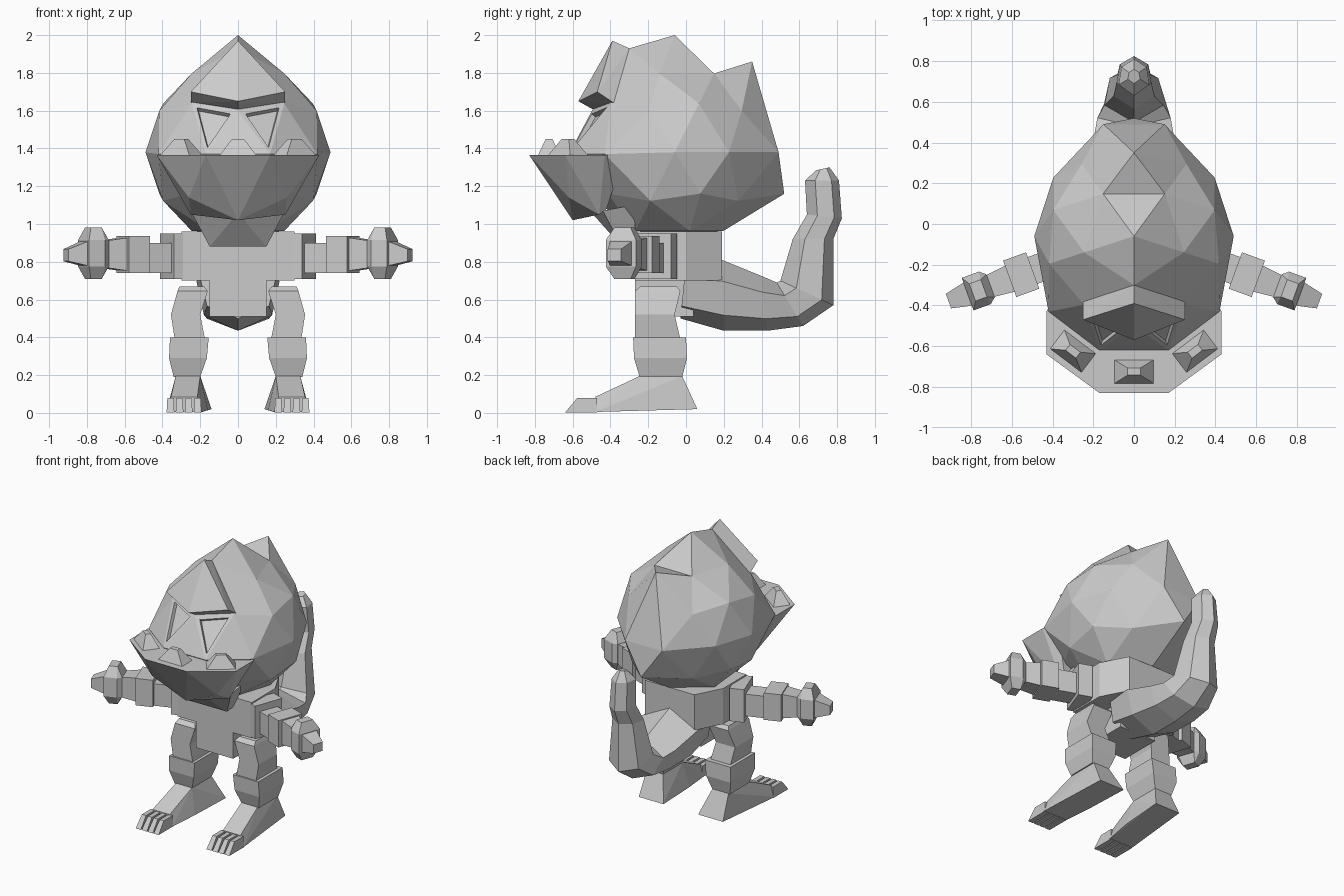
import bpy, bmesh, math
from mathutils import Vector, Matrix

if "Cube" in bpy.data.objects:
    bpy.data.objects.remove(bpy.data.objects["Cube"])

grey = bpy.data.materials.new("stone_grey")
grey.diffuse_color = (0.6, 0.6, 0.6, 1)
grey.use_nodes = True
grey.node_tree.nodes["Principled BSDF"].inputs["Base Color"].default_value = grey.diffuse_color


def finish(name, bm):
    bmesh.ops.recalc_face_normals(bm, faces=bm.faces)
    me = bpy.data.meshes.new(name)
    bm.to_mesh(me)
    bm.free()
    me.materials.append(grey)
    ob = bpy.data.objects.new(name, me)
    bpy.context.collection.objects.link(ob)
    return ob


def hull(name, pts):
    bm = bmesh.new()
    vs = [bm.verts.new(p) for p in pts]
    r = bmesh.ops.convex_hull(bm, input=vs)
    junk = set(r["geom_interior"]) | set(r["geom_unused"])
    bmesh.ops.delete(bm, geom=[g for g in junk if isinstance(g, bmesh.types.BMVert)], context='VERTS')
    bmesh.ops.dissolve_limit(bm, angle_limit=0.02, verts=bm.verts, edges=bm.edges)
    return finish(name, bm)


def both(pts):
    """Points plus their mirror image in x."""
    return [(s * x, y, z) for x, y, z in pts for s in (1, -1)]


def loft(name, rings):
    bm = bmesh.new()
    rs = [[bm.verts.new(p) for p in r] for r in rings]
    n = len(rs[0])
    for a, b in zip(rs, rs[1:]):
        for i in range(n):
            bm.faces.new((a[i], a[(i + 1) % n], b[(i + 1) % n], b[i]))
    bm.faces.new(rs[0])
    bm.faces.new(rs[-1])
    return finish(name, bm)


# Head: faceted ball with a few vertices pulled out
C, R = Vector((0, -0.06, 1.38)), 0.49
bm = bmesh.new()
bmesh.ops.create_icosphere(bm, subdivisions=2, radius=R,
                           matrix=Matrix.Translation(C) @ Matrix.Rotation(-math.pi / 2, 4, 'Z'))
pulls = [  # where the vertex is, where it goes
    ((0, -.06, 1.87), (0, -.06, 2.0)),       # crown
    ((0, .36, 1.64), (0, .35, 1.86)),        # back spike
    ((0, -.32, 1.80), (0, -.30, 1.93)),      # forehead
    ((.15, .41, 1.38), (.15, .49, 1.38)),    # nape
    ((0, .38, 1.16), (0, .52, 1.16)),
    ((.15, -.53, 1.38), (.17, -.62, 1.37)),  # mouth
    ((.40, -.35, 1.38), (.42, -.43, 1.37)),
    ((0, -.06, .89), (0, -.06, .95)),
]
verts = list(bm.verts)
moves = []
for src, dst in pulls:
    for s in ((1, -1) if src[0] else (1,)):
        p = Vector((s * src[0], src[1], src[2]))
        moves.append((min(verts, key=lambda v: (v.co - p).length), (s * dst[0], dst[1], dst[2])))
for v, d in moves:
    v.co = d
bm.normal_update()
# Eyes: sunken triangles below the brow
eyes = []
for s in (1, -1):
    p = Vector((s * .14, -.507, 1.537))
    eyes.append(min(bm.faces, key=lambda f: (f.calc_center_median() - p).length))
bmesh.ops.inset_individual(bm, faces=eyes, thickness=0.043, depth=0)
bmesh.ops.inset_individual(bm, faces=eyes, thickness=0.006, depth=-0.025)
finish("head", bm)

# Brow plate
hull("brow_plate", both([(0, -.39, 1.97), (0, -.57, 1.65), (.25, -.47, 1.70),
                         (0, -.30, 1.93), (0, -.48, 1.60), (.25, -.38, 1.64)])[::1])

# Jaw and chin
hull("jaw", both([(.43, -.43, 1.365), (.43, -.64, 1.365), (.17, -.83, 1.365), (.38, -.33, 1.36),
                  (.26, -.62, 1.14), (.25, -.42, 1.08), (0, -.60, 1.02), (.25, -.46, 1.05)]))
hull("chin", both([(.15, -.34, .88), (.25, -.44, 1.07), (0, -.50, 1.06), (.25, -.28, 1.1),
                   (.15, -.26, .89)]))

# Teeth
for name, cx, cy, a in (("front_tooth", 0, -.725, 0), ("left_tooth", .30, -.625, 37), ("right_tooth", -.30, -.625, -37)):
    m = Matrix.Translation((cx, cy, 1.36)) @ Matrix.Rotation(math.radians(a), 4, 'Z')
    hull(name, [m @ Vector(p) for p in both([(.10, -.06, 0), (.10, .06, 0), (.032, -.018, .09), (.032, .018, .09)])])

# Torso and pelvis
hull("torso", both([(x, y, z) for x, y in ((.30, -.27), (.30, 0), (.2, .19)) for z in (.70, .96)]))
hull("pelvis", both([(.15, y, z) for y in (-.27, .04) for z in (.51, .72)]))

# Tail: top point, bottom point (y, z) and half width of each ring
stations = [((0, .80), (-.03, .50), .20), ((.19, .81), (.20, .435), .22), ((.40, .725), (.43, .435), .20),
            ((.48, .69), (.62, .46), .18), ((.50, .70), (.78, .57), .145), ((.565, .92), (.78, .92), .10),
            ((.64, 1.05), (.825, 1.03), .085), ((.63, 1.23), (.81, 1.23), .075), ((.69, 1.285), (.76, 1.30), .03)]
rings = []
for t, b, w in stations:
    t, b = Vector((0, *t)), Vector((0, *b))
    up, lo = t.lerp(b, .3), t.lerp(b, .78)
    X = Vector((w, 0, 0))
    rings.append([t, up + X, lo + X * .82, b, lo - X * .82, up - X])
loft("tail", rings)

# Arms and legs, one set per side
for side, s in (("left", 1), ("right", -1)):
    ang = math.radians(-20)

    def arm(t, w, h, z):
        """Square ring across the slanted arm at distance t."""
        ax, ay = math.cos(ang), math.sin(ang)
        return [(s * (.31 + t * ax - k * w * ay), -.16 + t * ay + k * w * ax, z + j * h)
                for k, j in ((1, 1), (1, -1), (-1, -1), (-1, 1))]

    loft(side + "_shoulder", [arm(t, .11, .12, .83) for t in (-.03, .07)])
    loft(side + "_upper_arm", [arm(t, .07, .08, .82) for t in (0, .22)])
    loft(side + "_cuff", [arm(t, .095, .098, .838) for t in (.20, .32)])
    loft(side + "_forearm", [arm(.30, .07, .09, .84), arm(.44, .055, .07, .84)])
    hull(side + "_hand", sum([arm(.42, .06, .07, .845), arm(.45, .085, .07, .845), arm(.455, .045, .137, .845),
                              arm(.515, .045, .137, .845), arm(.54, .085, .07, .845)], []))
    loft(side + "_fist", [arm(.52, .065, .07, .845), arm(.64, .038, .032, .835)])

    def leg(x0, x1, y0, y1, z):
        return [(s * x, y, z) for x, y in ((x0, y0), (x1, y0), (x1, y1), (x0, y1))]

    loft(side + "_thigh", [leg(.18, .31, -.24, -.05, .67), leg(.16, .32, -.27, -.03, .645),
                           leg(.20, .355, -.27, -.06, .52), leg(.175, .335, -.27, -.03, .39)])
    loft(side + "_shin", [leg(.155, .36, -.28, 0, .41 - .01), leg(.165, .365, -.275, .005, .29),
                          leg(.20, .34, -.245, -.02, .19)])
    # Foot with four short toes
    hull(side + "_foot", leg(.20, .33, -.245, -.02, .195) + leg(.14, .34, .06, .06, .02)
         + leg(.19, .38, -.48, -.48, .005) + leg(.215, .355, -.48, -.48, .085) + leg(.16, .36, -.27, -.27, .015))
    for i in range(4):
        a, b = .193 + i * .048, .193 + i * .048 + .041
        hull(f"{side}_toe_{i + 1}", leg(a, b, -.64, -.47, .002) + leg(a + .004, b - .004, -.575, -.47, .08))
